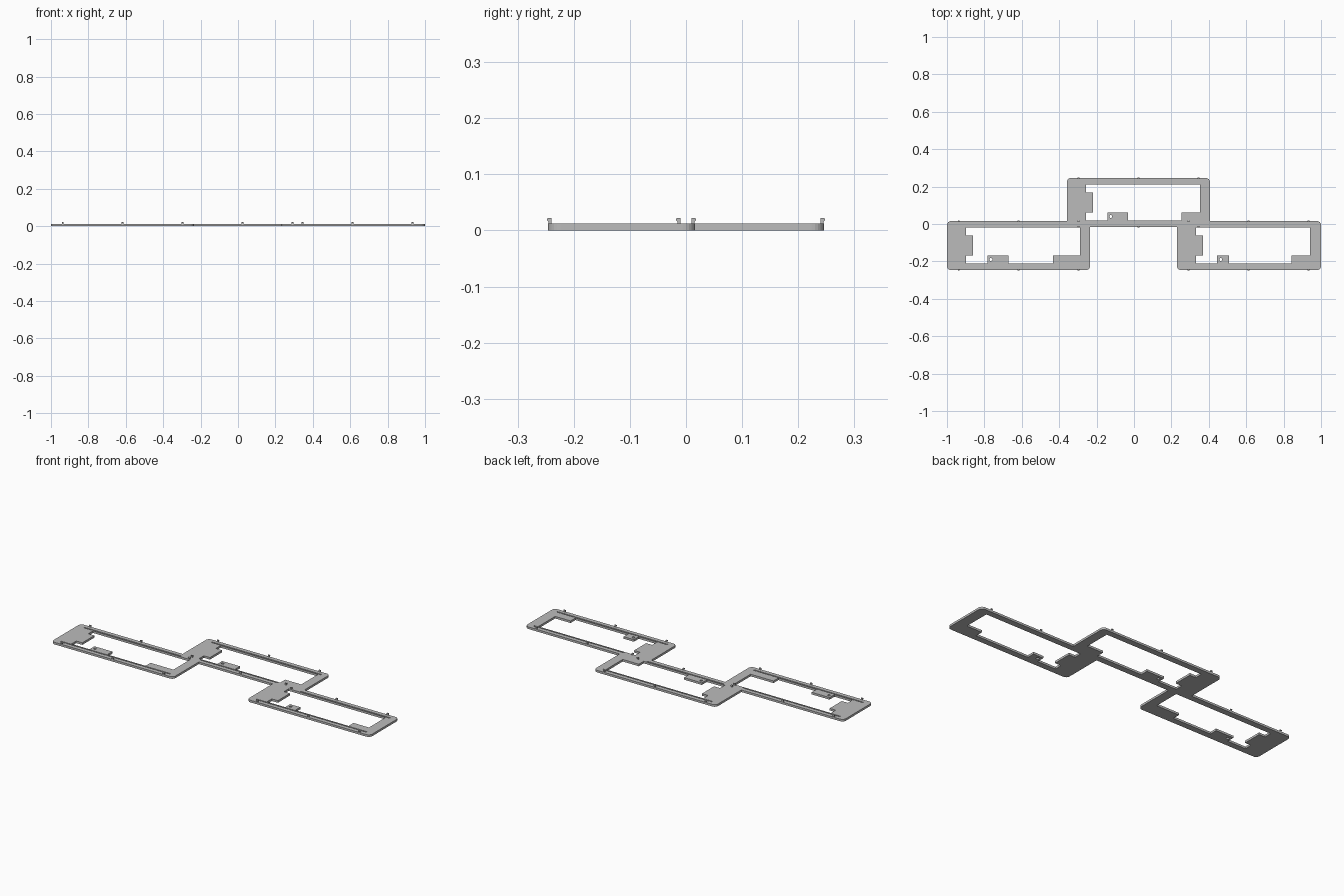
import bpy, bmesh, math

if "Cube" in bpy.data.objects:
    bpy.data.objects.remove(bpy.data.objects["Cube"])

T = 0.012          # frame thickness
W, H = 0.765, 0.262  # outer size of one frame
R = 0.022          # corner radius
RAIL = 0.034       # long rail width

grey = bpy.data.materials.new("light grey")
grey.diffuse_color = (0.5, 0.5, 0.5, 1)
grey.use_nodes = True
grey.node_tree.nodes["Principled BSDF"].inputs["Base Color"].default_value = grey.diffuse_color


def rounded_rect(x0, y0, x1, y1, r, n=6):
    pts = []
    for cx, cy, a in ((x1 - r, y1 - r, 0), (x0 + r, y1 - r, 90),
                      (x0 + r, y0 + r, 180), (x1 - r, y0 + r, 270)):
        for i in range(n + 1):
            t = math.radians(a + 90 * i / n)
            pts.append((cx + r * math.cos(t), cy + r * math.sin(t)))
    return pts


def mesh_object(name, bm):
    me = bpy.data.meshes.new(name)
    bmesh.ops.recalc_face_normals(bm, faces=bm.faces)
    bm.to_mesh(me)
    bm.free()
    me.materials.append(grey)
    ob = bpy.data.objects.new(name, me)
    bpy.context.collection.objects.link(ob)
    return ob


def extrude_loops(name, loops, z0, z1):
    """Flat outline with holes, extruded from z0 to z1."""
    bm = bmesh.new()
    edges = []
    for loop in loops:
        vs = [bm.verts.new((x, y, z0)) for x, y in loop]
        edges += [bm.edges.new((vs[i - 1], vs[i])) for i in range(len(vs))]
    bmesh.ops.triangle_fill(bm, edges=edges, use_beauty=True)
    new = bmesh.ops.extrude_face_region(bm, geom=bm.faces[:])["geom"]
    for v in new:
        if isinstance(v, bmesh.types.BMVert):
            v.co.z = z1
    bmesh.ops.dissolve_limit(bm, angle_limit=0.01, verts=bm.verts[:], edges=bm.edges[:])
    return mesh_object(name, bm)


def prism_x(bm, profile, x0, x1):
    """Profile in the y-z plane swept along x."""
    a = [bm.verts.new((x0, y, z)) for y, z in profile]
    b = [bm.verts.new((x1, y, z)) for y, z in profile]
    bm.faces.new(a)
    bm.faces.new(b[::-1])
    for i in range(len(a)):
        bm.faces.new((a[i - 1], a[i], b[i], b[i - 1]))


def build_frame(name, x, y, w, tab_end, foot, bar):
    cy = y + H / 2
    lo, hi = y + RAIL, y + H - RAIL
    tab_top = y + 0.078
    # opening with side plate tongue, screw tab and corner foot
    opening = [
        (x + 0.102, hi), (x + 0.102, cy + 0.054), (x + 0.14, cy + 0.054),
        (x + 0.14, cy - 0.054), (x + 0.102, cy - 0.054), (x + 0.102, lo),
        (x + 0.216, lo), (x + 0.216, tab_top), (x + tab_end, tab_top),
        (x + tab_end, lo), (x + foot, lo), (x + foot, tab_top),
        (x + w - bar, tab_top), (x + w - bar, hi)]
    hole = [(x + 0.235 + 0.008 * math.cos(math.tau * i / 12),
             y + 0.056 + 0.008 * math.sin(math.tau * i / 12)) for i in range(12)]
    frame = extrude_loops(name + "_frame",
                          [rounded_rect(x, y, x + w, y + H, R), opening, hole], 0, T)
    # thin grooves along both rails
    bm = bmesh.new()
    for gy in (y + 0.027, y + H - 0.027):
        prism_x(bm, [(gy - 0.0035, 0.004), (gy + 0.0035, 0.004),
                     (gy + 0.0035, 0.02), (gy - 0.0035, 0.02)], x + 0.04, x + w - 0.037)
    cutter = mesh_object(name + "_groove_cutter", bm)
    cutter.hide_render = True
    cutter.hide_viewport = True
    mod = frame.modifiers.new("grooves", "BOOLEAN")
    mod.operation = "DIFFERENCE"
    mod.solver = "EXACT"
    mod.object = cutter
    # snap hooks with outward lips on the long edges
    bm = bmesh.new()
    hook = [(0.006, 0.008), (0.001, 0.008), (0.001, 0.016), (-0.002, 0.018),
            (-0.002, 0.0205), (0.001, 0.0225), (0.006, 0.0225)]
    for hx in (0.063, 0.383, 0.703):
        for base, s in ((y, 1), (y + H, -1)):
            prism_x(bm, [(base + s * a, z) for a, z in hook],
                    x + hx - 0.005, x + hx + 0.005)
    mesh_object(name + "_hooks", bm)


build_frame("left", -1.0, -0.246, W, 0.328, 0.568, 0.053)
build_frame("middle", -0.359, -0.016, W, 0.328, 0.612, 0.052)
build_frame("right", 0.229, -0.246, 0.771, 0.28, 0.614, 0.06)
